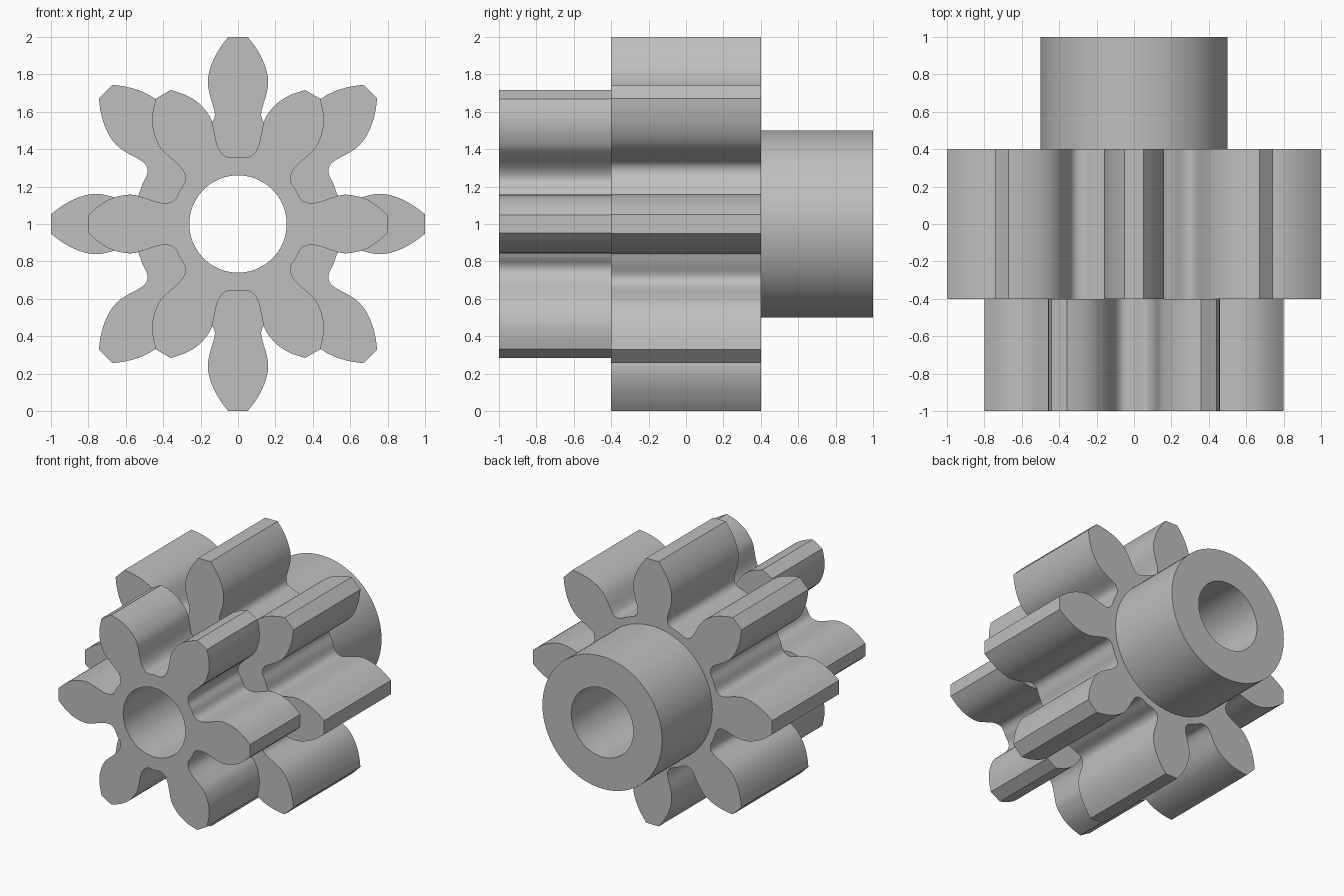
import bpy, bmesh
from math import cos, sin, pi, tau, radians
from mathutils import Vector, Matrix

if "Cube" in bpy.data.objects:
    bpy.data.objects.remove(bpy.data.objects["Cube"], do_unlink=True)

CENTRE_Z = 1.0
BORE = 0.26

steel = bpy.data.materials.new("plain grey")
steel.use_nodes = True
GREY = (0.52, 0.52, 0.52, 1)
steel.diffuse_color = GREY
steel.node_tree.nodes["Principled BSDF"].inputs["Base Color"].default_value = GREY


def circle(radius, count=96):
    return [Vector((radius * cos(tau * i / count), radius * sin(tau * i / count)))
            for i in range(count)]


def smooth_path(points, steps=5):
    """Catmull-Rom curve through the points, keeping both ends."""
    p = [points[0]] + points + [points[-1]]
    path = []
    for a, b, c, d in zip(p, p[1:], p[2:], p[3:]):
        for s in range(steps):
            t = s / steps
            path.append((b * 2 + (c - a) * t + (a * 2 - b * 5 + c * 4 - d) * t ** 2
                         + (b * 3 - a - c * 3 + d) * t ** 3) / 2)
    return path + [points[-1]]


def gear_outline(teeth, flank):
    """Repeat one gap: down a tooth flank, round the root, up the next flank."""
    pitch = tau / teeth
    down = [Vector(p) for p in flank]
    turn = Matrix.Rotation(pitch, 2)
    up = [turn @ Vector((p.x, -p.y)) for p in reversed(down)]
    root_r = down[-1].length
    middle = Vector((cos(pitch / 2), sin(pitch / 2))) * root_r
    gap = smooth_path(down + [middle] + up)
    return [Matrix.Rotation(pitch * i, 2) @ p for i in range(teeth) for p in gap]


def bored_prism(name, outline, front, back):
    """Extrude an outline with a round bore along y."""
    bm = bmesh.new()
    edges = []
    for loop in (outline, circle(BORE)):
        verts = [bm.verts.new((p.x, front, p.y)) for p in loop]
        edges += [bm.edges.new((v, verts[i - 1])) for i, v in enumerate(verts)]
    bmesh.ops.triangle_fill(bm, use_beauty=True, edges=edges)
    moved = bmesh.ops.extrude_face_region(bm, geom=bm.faces[:], use_keep_orig=True)["geom"]
    bmesh.ops.translate(bm, vec=(0, back - front, 0),
                        verts=[g for g in moved if isinstance(g, bmesh.types.BMVert)])
    bmesh.ops.recalc_face_normals(bm, faces=bm.faces[:])
    mesh = bpy.data.meshes.new(name)
    bm.to_mesh(mesh)
    bm.free()
    mesh.materials.append(steel)
    obj = bpy.data.objects.new(name, mesh)
    obj.location.z = CENTRE_Z
    bpy.context.collection.objects.link(obj)
    bpy.ops.object.select_all(action="DESELECT")
    obj.select_set(True)
    bpy.context.view_layer.objects.active = obj
    bpy.ops.object.shade_smooth_by_angle(angle=radians(32))
    return obj


# Tooth flanks from tip to root: (distance along tooth, half width)
small_flank = [(0.80, 0.047), (0.74, 0.10), (0.68, 0.135), (0.62, 0.152),
               (0.56, 0.156), (0.50, 0.14), (0.44, 0.12), (0.395, 0.112),
               (0.357, 0.118), (0.332, 0.138)]
large_flank = [(1.00, 0.052), (0.94, 0.097), (0.87, 0.135), (0.80, 0.157),
               (0.74, 0.16), (0.68, 0.148), (0.62, 0.13), (0.58, 0.124),
               (0.55, 0.135), (0.53, 0.16)]

# Small front gear, large middle gear, round rear hub
bored_prism("front_small_gear", gear_outline(6, small_flank), -1.0, -0.4)
bored_prism("middle_large_gear", gear_outline(8, large_flank), -0.4, 0.4)
bored_prism("rear_hub", circle(0.5), 0.4, 1.0)
